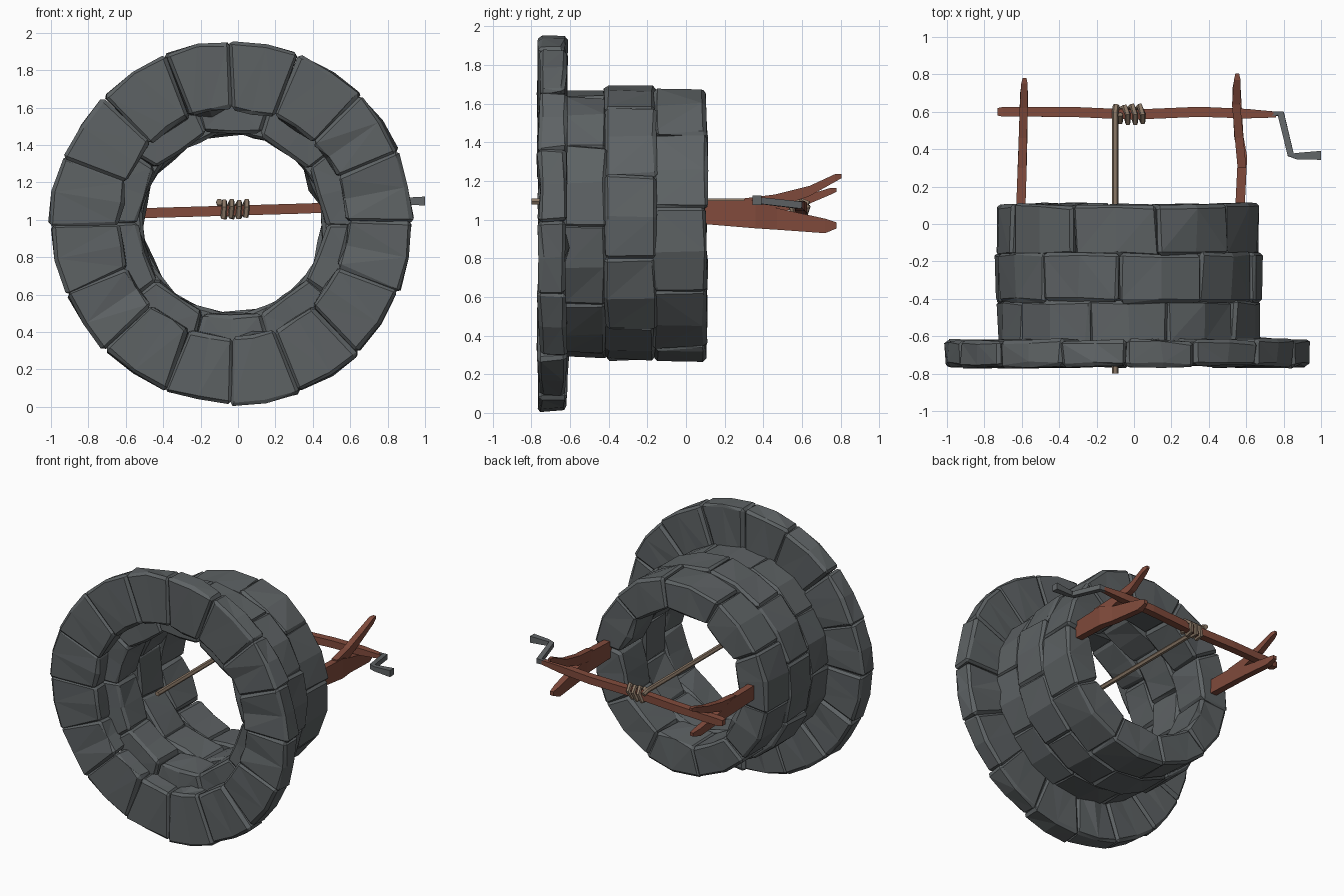
import bpy, bmesh, math, random
from mathutils import Vector

if "Cube" in bpy.data.objects:
    bpy.data.objects.remove(bpy.data.objects["Cube"])

random.seed(4)
CX, CZ = -0.03, 0.98          # axis of the well shaft (runs along y)


def material(name, rgb):
    m = bpy.data.materials.new(name)
    m.diffuse_color = (*rgb, 1)
    m.use_nodes = True
    m.node_tree.nodes["Principled BSDF"].inputs["Base Color"].default_value = m.diffuse_color
    return m


STONE = material("stone", (0.11, 0.122, 0.127))
WOOD = material("wood", (0.22, 0.07, 0.045))
ROPE = material("rope", (0.26, 0.19, 0.135))
IRON = material("iron", (0.12, 0.13, 0.135))


def finish(bm, name, mat):
    bmesh.ops.recalc_face_normals(bm, faces=bm.faces[:])
    me = bpy.data.meshes.new(name)
    bm.to_mesh(me)
    bm.free()
    me.materials.append(mat)
    ob = bpy.data.objects.new(name, me)
    bpy.context.collection.objects.link(ob)
    return ob


def jitter(verts, amount):
    for v in verts:
        v.co += Vector([random.uniform(-amount, amount) for _ in range(3)])


def add_stone(bm, a0, a1, r0, r1, y0, y1):
    """One rough-hewn wedge in two arc segments; its inner face is a flat chord."""
    st = bmesh.new()
    rings = []
    dr = random.uniform(-0.010, 0.008)
    for i in range(3):
        a = a0 + (a1 - a0) * i / 2
        ri = r0 * (math.cos((a1 - a0) / 2) if i == 1 else 1)
        rings.append([st.verts.new((CX + r * math.sin(a), y, CZ + r * math.cos(a)))
                      for r, y in ((ri, y0), (r1 + dr, y0), (r1 + dr, y1), (ri, y1))])
    for p, q in zip(rings, rings[1:]):
        for k in range(4):
            st.faces.new((p[k], p[(k + 1) % 4], q[(k + 1) % 4], q[k]))
    st.faces.new(rings[0][::-1])
    st.faces.new(rings[-1])
    bmesh.ops.recalc_face_normals(st, faces=st.faces[:])
    jitter(st.verts, 0.010)
    sharp = [e for e in st.edges if e.calc_face_angle(0) > 0.8]
    bmesh.ops.bevel(st, geom=sharp, offset=0.018, segments=1, affect='EDGES',
                    loop_slide=False, clamp_overlap=True)
    jitter(st.verts, 0.004)
    bmesh.ops.triangulate(st, faces=st.faces[:])
    tmp = bpy.data.meshes.new("stone_tmp")
    st.to_mesh(tmp)
    st.free()
    bm.from_mesh(tmp)
    bpy.data.meshes.remove(tmp)


def course(name, count, start, r0, r1, y0, y1):
    """A full circle of stones; start is the first joint, in degrees from the top."""
    bm = bmesh.new()
    step = 2 * math.pi / count
    joints = [math.radians(start) + step * i + random.uniform(-0.02, 0.02) for i in range(count)]
    joints.append(joints[0] + 2 * math.pi)
    lap = 0.003
    for a, b in zip(joints, joints[1:]):
        add_stone(bm, a - lap, b + lap, r0, r1, y0, y1)
    finish(bm, name, STONE)


def sweep(name, path, radii, sides, ref, mat):
    """Flat-sided rod along a path; ref is a vector never parallel to the path."""
    bm = bmesh.new()
    pts = [Vector(p) for p in path]
    rings = []
    for i, p in enumerate(pts):
        t = (pts[min(i + 1, len(pts) - 1)] - pts[max(i - 1, 0)]).normalized()
        u = t.cross(Vector(ref)).normalized()
        w = u.cross(t)
        r = radii[i] if isinstance(radii, (list, tuple)) else radii
        rings.append([bm.verts.new(p + r * (u * math.cos(a) + w * math.sin(a)))
                      for a in (2 * math.pi * (k + 0.5) / sides for k in range(sides))])
    for p, q in zip(rings, rings[1:]):
        for k in range(sides):
            bm.faces.new((p[k], p[(k + 1) % sides], q[(k + 1) % sides], q[k]))
    bm.faces.new(rings[0][::-1])
    bm.faces.new(rings[-1])
    return finish(bm, name, mat)


def plank(bm, sections):
    """Board along y: each section is (y, x centre, x width, z low, z high)."""
    rings = [[bm.verts.new((x + sx * w / 2, y, z))
              for sx, z in ((-1, lo), (1, lo), (1, hi), (-1, hi))]
             for y, x, w, lo, hi in sections]
    for p, q in zip(rings, rings[1:]):
        for k in range(4):
            bm.faces.new((p[k], p[(k + 1) % 4], q[(k + 1) % 4], q[k]))
    bm.faces.new(rings[0][::-1])
    bm.faces.new(rings[-1])


def post(name, *planks):
    bm = bmesh.new()
    for sections in planks:
        plank(bm, sections)
    finish(bm, name, WOOD)


# Stonework: wide flat rim and three staggered wall courses
course("rim_stones", 16, 0, 0.615, 0.97, -0.765, -0.62)
course("wall_course_lower", 10, 18, 0.505, 0.70, -0.645, -0.41)
course("wall_course_middle", 10, -3, 0.50, 0.72, -0.42, -0.155)
course("wall_course_upper", 10, 12, 0.495, 0.708, -0.17, 0.105)

# Forked posts: a lower branch running the full height and an upper branch splitting off
post("right_post",
     [(0.0, 0.562, 0.05, 0.985, 1.10), (0.36, 0.58, 0.05, 0.955, 1.10),
      (0.47, 0.56, 0.05, 0.948, 1.06), (0.72, 0.548, 0.045, 0.93, 1.005),
      (0.78, 0.55, 0.025, 0.955, 0.985)],
     [(0.30, 0.577, 0.046, 1.03, 1.11), (0.46, 0.562, 0.046, 1.06, 1.13),
      (0.64, 0.546, 0.044, 1.122, 1.175), (0.77, 0.552, 0.035, 1.195, 1.235),
      (0.805, 0.552, 0.02, 1.215, 1.235)])
post("left_post",
     [(0.0, -0.608, 0.05, 0.99, 1.09), (0.36, -0.596, 0.048, 0.965, 1.075),
      (0.47, -0.593, 0.046, 0.957, 1.03), (0.70, -0.588, 0.042, 0.935, 0.99),
      (0.77, -0.585, 0.025, 0.955, 0.98)],
     [(0.30, -0.598, 0.045, 1.0, 1.085), (0.46, -0.594, 0.045, 1.03, 1.095),
      (0.62, -0.59, 0.042, 1.075, 1.125), (0.75, -0.586, 0.035, 1.13, 1.165),
      (0.78, -0.585, 0.02, 1.145, 1.165)])

# Winding beam resting in the forks
sweep("winding_beam",
      [(-0.73, 0.60, 1.03), (-0.70, 0.60, 1.03), (-0.35, 0.60, 1.04), (0.0, 0.585, 1.05),
       (0.35, 0.60, 1.06), (0.60, 0.59, 1.07), (0.76, 0.585, 1.075)],
      [0.028, 0.037, 0.038, 0.038, 0.038, 0.036, 0.022], 4, (0, 0, 1), WOOD)

# Iron crank
sweep("crank_handle",
      [(0.70, 0.587, 1.075), (0.785, 0.59, 1.075), (0.838, 0.37, 1.10), (0.87, 0.363, 1.10),
       (1.0, 0.367, 1.10)],
      [0.02, 0.026, 0.024, 0.024, 0.034], 4, (0, 0, 1), IRON)

# Rope wound on the beam and hanging down the shaft
TURNS, STEPS = 3.5, 5
coil = []
for i in range(int(TURNS * STEPS) + 1):
    t = i / (TURNS * STEPS)
    a = 2 * math.pi * TURNS * t + math.pi / 2
    r = 0.045 + 0.004 * math.sin(5 * a / 3)
    coil.append((-0.085 + 0.14 * t + 0.012 * math.sin(a), 0.586 + r * math.cos(a),
                 1.052 + r * math.sin(a)))
sweep("rope_coil", coil, 0.016, 5, (1, 0, 0), ROPE)
sweep("hanging_rope", [(-0.1, -0.80, 1.095), (-0.1, 0.0, 1.095), (-0.1, 0.60, 1.095),
                       (-0.095, 0.635, 1.08)], 0.018, 6, (1, 0, 0), ROPE)
